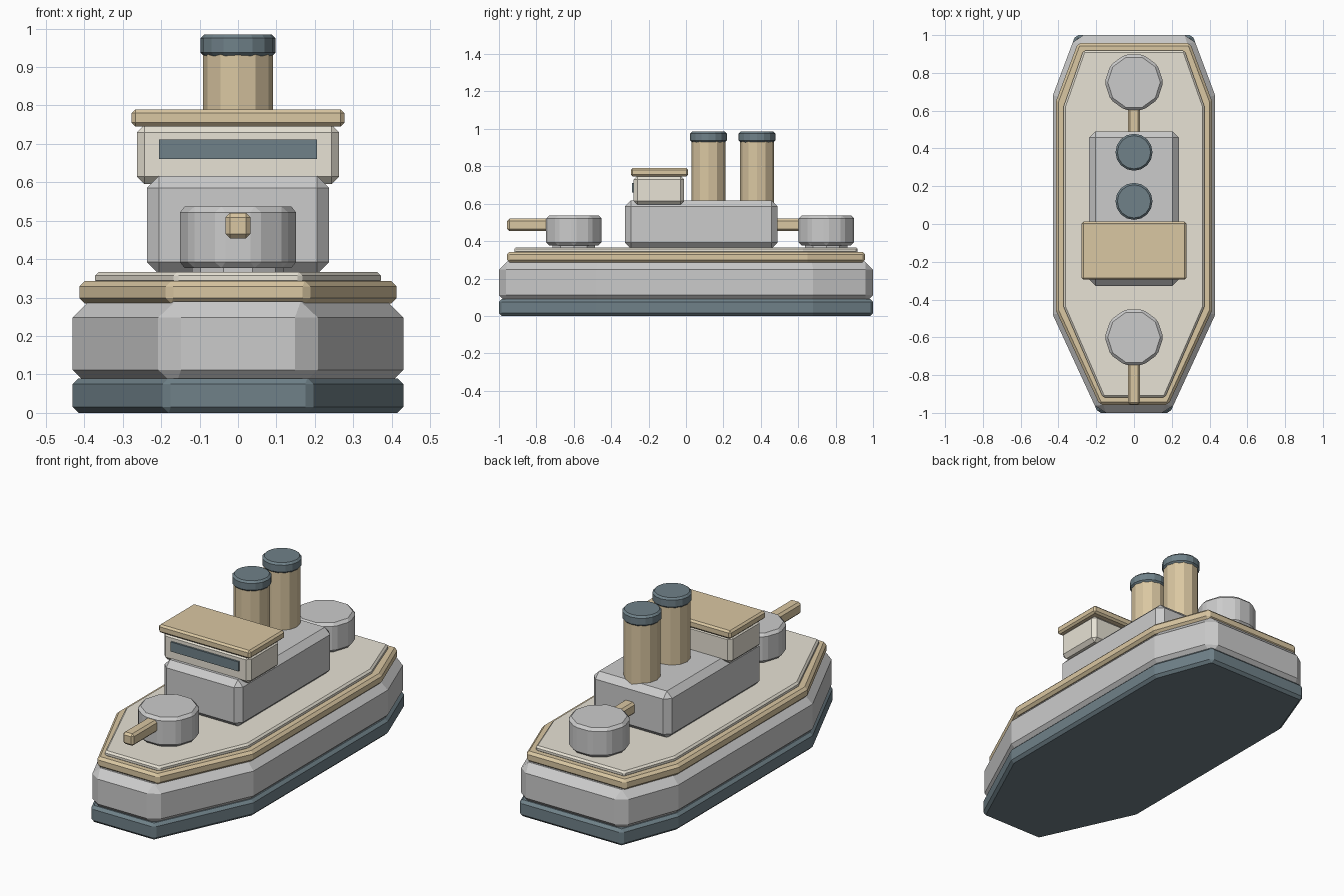
import bpy, math
from math import radians

if "Cube" in bpy.data.objects:
    bpy.data.objects.remove(bpy.data.objects["Cube"])


def material(name, rgb):
    m = bpy.data.materials.new(name)
    m.diffuse_color = (*rgb, 1)
    m.use_nodes = True
    m.node_tree.nodes["Principled BSDF"].inputs["Base Color"].default_value = m.diffuse_color
    return m


DARK = material("dark_slate", (0.16, 0.22, 0.25))
TAN = material("tan", (0.70, 0.57, 0.36))
CREAM = material("cream", (0.80, 0.76, 0.66))


def prism(name, outline, z0, z1, bevel=0, mat=None):
    """Extrude a counter-clockwise outline from z0 to z1 and chamfer its sharp edges."""
    n = len(outline)
    verts = [(x, y, z) for z in (z0, z1) for x, y in outline]
    faces = [tuple(reversed(range(n))), tuple(range(n, 2 * n))]
    faces += [(i, (i + 1) % n, (i + 1) % n + n, i + n) for i in range(n)]
    mesh = bpy.data.meshes.new(name)
    mesh.from_pydata(verts, [], faces)
    ob = bpy.data.objects.new(name, mesh)
    bpy.context.collection.objects.link(ob)
    if mat:
        mesh.materials.append(mat)
    if bevel:
        mod = ob.modifiers.new("chamfer", 'BEVEL')
        mod.width = bevel
        mod.segments = 1
        mod.limit_method = 'ANGLE'
        mod.angle_limit = radians(32)
    return ob


def box(name, hx, y0, y1, z0, z1, bevel=0, mat=None):
    return prism(name, [(-hx, y0), (hx, y0), (hx, y1), (-hx, y1)], z0, z1, bevel, mat)


def drum(name, y, r, sides, z0, z1, bevel=0, mat=None):
    ring = [(r * math.cos(2 * math.pi * i / sides), y + r * math.sin(2 * math.pi * i / sides))
            for i in range(sides)]
    return prism(name, ring, z0, z1, bevel, mat)


def hull(name, sx, sy, z0, z1, bevel, mat=None):
    half = [(0.19, -1), (0.43, -0.48), (0.43, 0.68), (0.31, 1)]
    outline = half + [(-x, y) for x, y in reversed(half)]
    return prism(name, [(x * sx, y * sy) for x, y in outline], z0, z1, bevel, mat)


# Hull layers, all sharing one outline
hull("lower_hull", 1, 1, 0, 0.09, 0.015, DARK)
hull("upper_hull", 1, 1, 0.07, 0.29, 0.042)
hull("deck_rim", 0.96, 0.957, 0.285, 0.343, 0.014, TAN)
hull("deck", 0.865, 0.918, 0.335, 0.367, 0.01, CREAM)

# Superstructure and bridge
box("deckhouse", 0.237, -0.327, 0.49, 0.36, 0.617, 0.032)
box("bridge", 0.263, -0.28, -0.01, 0.595, 0.75, 0.02, CREAM)
box("bridge_window", 0.205, -0.29, -0.27, 0.66, 0.712, 0, DARK)
box("bridge_roof", 0.277, -0.295, 0.012, 0.745, 0.79, 0.01, TAN)

# Funnels with caps
for label, y in (("front", 0.12), ("rear", 0.38)):
    drum(label + "_funnel", y, 0.091, 12, 0.60, 0.94, 0, TAN)
    drum(label + "_funnel_cap", y, 0.098, 16, 0.928, 0.985, 0.01, DARK)

# Gun turrets, both barrels pointing forward
for label, y in (("front", -0.60), ("rear", 0.75)):
    drum(label + "_turret", y, 0.155, 10, 0.377, 0.537, 0.015)
    box(label + "_barrel", 0.033, y - 0.356, y - 0.10, 0.454, 0.52, 0.012, TAN)
    # Pedestal closing the gap between turret and deck
    drum(label + "_turret_base", y, 0.12, 10, 0.36, 0.39)
